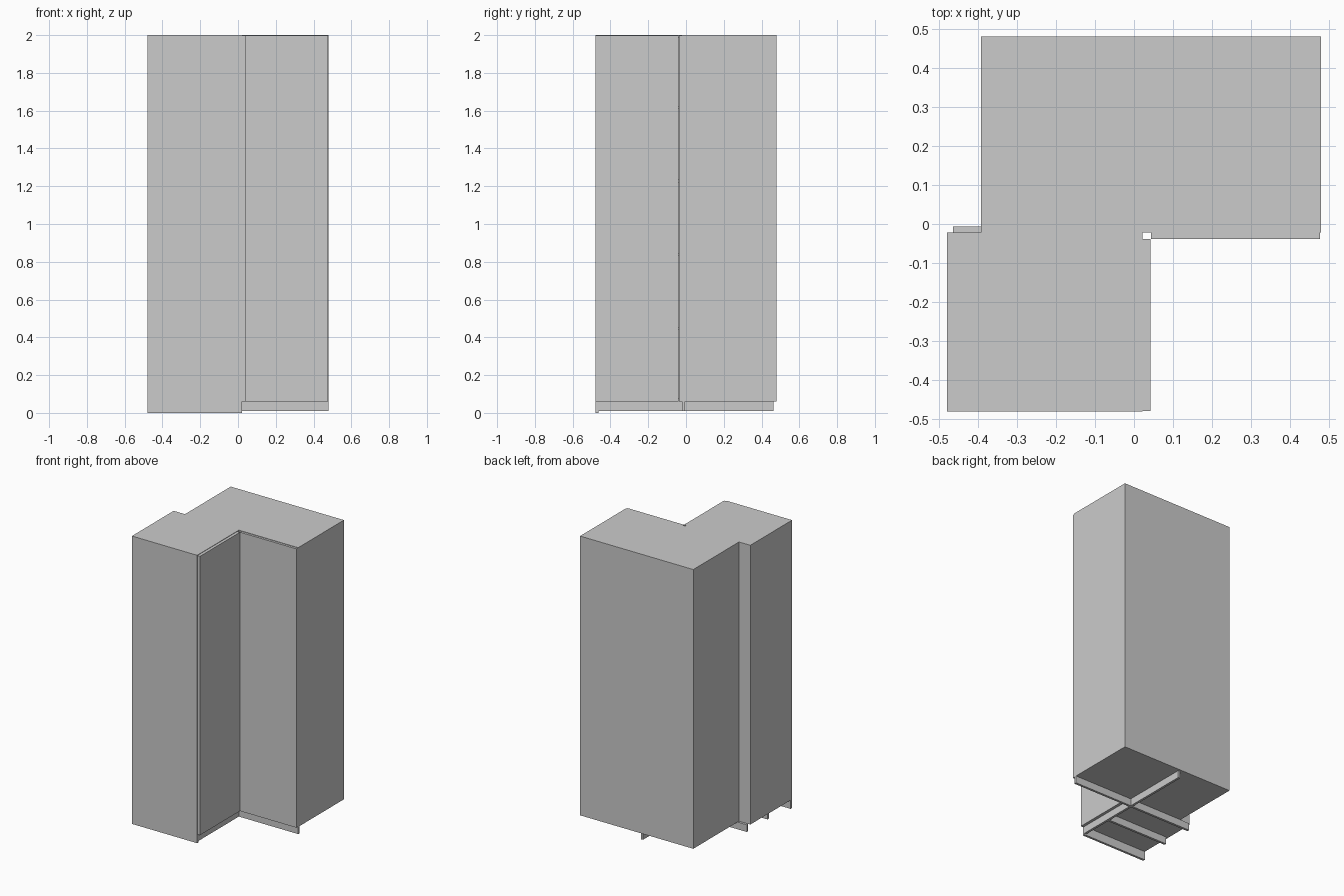
import bpy, bmesh

if "Cube" in bpy.data.objects:
    bpy.data.objects.remove(bpy.data.objects["Cube"])

T = 0.016            # panel thickness
X0, X1 = -0.479, 0.478
Y0, Y1 = -0.480, 0.480
XS = -0.392          # left wall of the rear wing
C = 0.022            # inner corner of the carcass at (C, -C)
D = 0.042            # outer face of the doors
ZB, ZT = 0.06, 2.0   # carcass bottom and top


def finish(name, bm):
    bmesh.ops.recalc_face_normals(bm, faces=bm.faces)
    mesh = bpy.data.meshes.new(name)
    bm.to_mesh(mesh)
    bm.free()
    obj = bpy.data.objects.new(name, mesh)
    bpy.context.collection.objects.link(obj)
    return obj


def slab(name, outline, z0, z1):
    """Vertical prism over a plan outline."""
    bm = bmesh.new()
    face = bm.faces.new([bm.verts.new((x, y, z0)) for x, y in outline])
    ext = bmesh.ops.extrude_face_region(bm, geom=[face])
    for v in ext["geom"]:
        if isinstance(v, bmesh.types.BMVert):
            v.co.z = z1
    return finish(name, bm)


def box(name, x0, x1, y0, y1, z0, z1):
    return slab(name, [(x0, y0), (x1, y0), (x1, y1), (x0, y1)], z0, z1)


def plan(inset):
    """Plan of the corner carcass, pulled in behind its walls."""
    i = inset
    return [(X0 + i, Y0 + i), (C, Y0 + i), (C, -C), (X1 - i, -C),
            (X1 - i, Y1 - i), (XS + i, Y1 - i), (XS + i, -C - i), (X0 + i, -C - i)]


# Horizontal boards
slab("bottom_board", plan(T), ZB, ZB + T)
slab("top_board", plan(T), ZT - T, ZT)
for n, z in enumerate((0.44, 0.83, 1.22, 1.61)):
    slab(f"shelf_{n + 1}", plan(T), z, z + T)

# Carcass walls; the front end panel reaches the floor
box("front_end_panel", X0, C, Y0, Y0 + T, 0.0, ZT)
box("left_wall", X0, X0 + T, Y0 + T, -C, ZB, ZT)
box("step_wall", X0 + T, XS + T, -C - T, -C, ZB, ZT)
box("rear_left_wall", XS, XS + T, -C, Y1, ZB, ZT)
box("back_wall", XS + T, X1, Y1 - T, Y1, ZB, ZT)
box("right_end_panel", X1 - T, X1, -C, Y1 - T, ZB, ZT)

# Doors meeting at the inner corner
box("left_wing_door", C, D, Y0 + 0.002, -D + 0.003, ZB, ZT - 0.003)
box("right_wing_door", D + 0.001, X1 - 0.002, -D + 0.004, -C, ZB, ZT - 0.003)

# Plinth rails under the carcass
box("plinth_rail_long_y", C - T, C, Y0 + T, Y1 - T, 0.01, ZB)
box("plinth_rail_right", C, X1, -C, -C + T, 0.01, ZB)
box("plinth_rail_left", X0 + T, C - T, -C, -C + T, 0.01, ZB)
box("plinth_rail_middle", X0 + T, C - T, -0.25, -0.25 + T, 0.01, ZB)
